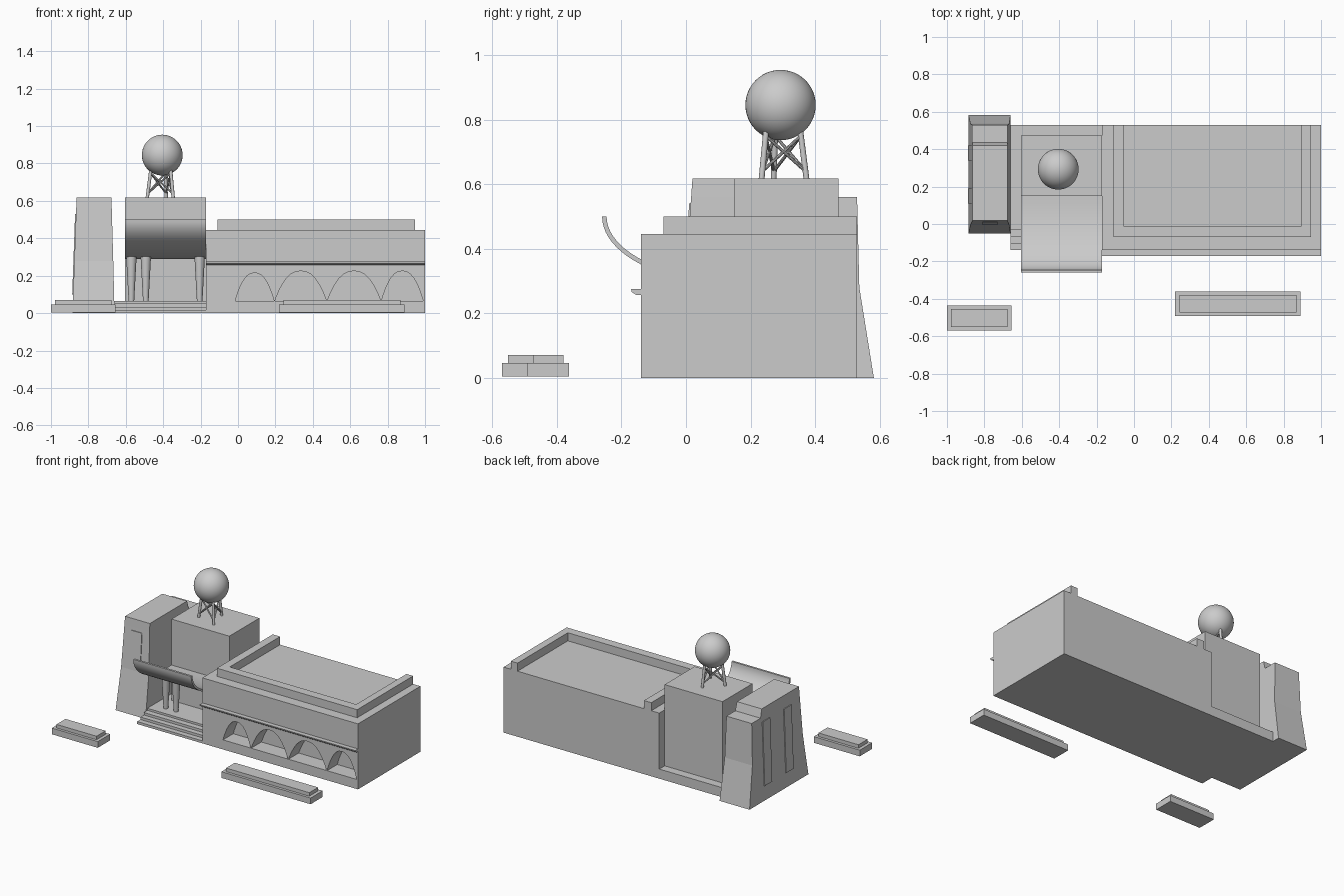
import bpy, bmesh, math
from mathutils import Vector

cube = bpy.data.objects.get("Cube")
if cube:
    bpy.data.objects.remove(cube, do_unlink=True)

grey = bpy.data.materials.new("plain grey")
grey.use_nodes = True
colour = (0.6, 0.6, 0.6, 1)
grey.diffuse_color = colour
grey.node_tree.nodes["Principled BSDF"].inputs["Base Color"].default_value = colour


def finish(name, bm, smooth=False):
    bmesh.ops.recalc_face_normals(bm, faces=bm.faces)
    mesh = bpy.data.meshes.new(name)
    bm.to_mesh(mesh)
    bm.free()
    mesh.materials.append(grey)
    obj = bpy.data.objects.new(name, mesh)
    bpy.context.collection.objects.link(obj)
    if smooth:
        bpy.ops.object.select_all(action='DESELECT')
        obj.select_set(True)
        bpy.context.view_layer.objects.active = obj
        bpy.ops.object.shade_smooth_by_angle(angle=math.radians(35))
    return obj


def loft(name, levels):
    """Stack of rectangles, each (z, x0, x1, y0, y1)."""
    bm = bmesh.new()
    rings = [[bm.verts.new(p) for p in
              ((x0, y0, z), (x1, y0, z), (x1, y1, z), (x0, y1, z))]
             for z, x0, x1, y0, y1 in levels]
    for low, high in zip(rings, rings[1:]):
        for i in range(4):
            j = (i + 1) % 4
            bm.faces.new((low[i], low[j], high[j], high[i]))
    bm.faces.new(rings[0])
    bm.faces.new(rings[-1])
    return finish(name, bm)


def box(name, x0, x1, y0, y1, z0, z1):
    return loft(name, [(z0, x0, x1, y0, y1), (z1, x0, x1, y0, y1)])


def prism(name, outline, place, a, b, smooth=False):
    """Extrude a 2D outline between a and b; place maps (u, v, depth) to xyz."""
    bm = bmesh.new()
    face = bm.faces.new([bm.verts.new(place(u, v, a)) for u, v in outline])
    new = bmesh.ops.extrude_face_region(bm, geom=[face])["geom"]
    shift = Vector(place(0, 0, b)) - Vector(place(0, 0, a))
    bmesh.ops.translate(bm, vec=shift, verts=[g for g in new if isinstance(g, bmesh.types.BMVert)])
    return finish(name, bm, smooth)


def rod(name, start, end, r1, r2, sides=16):
    start, end = Vector(start), Vector(end)
    axis = end - start
    bm = bmesh.new()
    bmesh.ops.create_cone(bm, cap_ends=True, segments=sides, radius1=r1, radius2=r2, depth=axis.length)
    turn = axis.to_track_quat('Z', 'Y').to_matrix().to_4x4()
    bmesh.ops.transform(bm, matrix=turn, verts=bm.verts)
    bmesh.ops.translate(bm, vec=(start + end) / 2, verts=bm.verts)
    return finish(name, bm, True)


def along_x(u, v, d):
    return (d, u, v)


def along_y(u, v, d):
    return (u, d, v)


# Main hall: core, sill and arcaded front wall
LEFT, RIGHT, FRONT, BACK, ROOF, FLOOR = -0.17, 1.0, -0.14, 0.53, 0.445, 0.065
RECESS = -0.03
box("hall_core", LEFT, RIGHT, RECESS, BACK, 0, ROOF)
box("arcade_sill", LEFT, RIGHT, FRONT, RECESS, 0, FLOOR)
outline = [(LEFT, FLOOR)]
for x0, x1, rise in ((-0.015, 0.193, 0.15), (0.197, 0.473, 0.16),
                     (0.477, 0.763, 0.16), (0.767, 0.99, 0.16)):
    for i in range(17):
        u = -math.cos(math.pi * i / 16)
        outline.append(((x0 + x1) / 2 + u * (x1 - x0) / 2,
                        FLOOR + rise * (1 - abs(u) ** 2.4)))
outline += [(RIGHT, FLOOR), (RIGHT, ROOF), (LEFT, ROOF)]
prism("arcade_wall", outline, along_y, FRONT, RECESS)
prism("hall_ledge", [(FRONT, 0.275), (-0.17, 0.275), (-0.168, 0.266), (-0.155, 0.257), (FRONT, 0.257)],
      along_x, LEFT, RIGHT)

# Roof parapet, open at the back
prism("parapet", [(-0.11, BACK), (-0.11, -0.07), (0.945, -0.07), (0.945, BACK),
                  (0.895, BACK), (0.895, -0.01), (-0.055, -0.01), (-0.055, BACK)],
      lambda u, v, d: (u, v, d), ROOF, 0.5)

# Entrance block, floor slab and steps
box("entrance_block", -0.605, LEFT, 0.15, 0.472, 0, 0.617)
box("entrance_floor", -0.66, LEFT, -0.03, BACK, 0, FLOOR)
for i in range(3):
    box("entrance_step", -0.66, LEFT, FRONT + 0.036 * i, 0, 0, 0.017 * (i + 1))

# Upswept canopy
arc = [math.pi / 2 * i / 20 for i in range(21)]
outer = [(0.15 - 0.41 * math.sin(t), 0.5 - 0.21 * math.cos(t)) for t in arc]
inner = [(0.15 - 0.396 * math.sin(t), 0.5 - 0.195 * math.cos(t)) for t in reversed(arc)]
prism("canopy", outer + inner, along_x, -0.605, LEFT, True)

# Tapered canopy columns
for x in (-0.57, -0.493, -0.205):
    rod("canopy_column", (x, 0.04, FLOOR), (x, 0.04, 0.305), 0.015, 0.028, 20)

# Battered pylon with a lower rear shoulder
loft("pylon", [(0, -0.885, -0.66, -0.05, 0.582), (0.28, -0.875, -0.667, -0.005, 0.537),
               (0.56, -0.865, -0.675, 0.016, BACK)])
loft("pylon_top", [(0.56, -0.865, -0.675, 0.016, 0.435), (0.617, -0.863, -0.677, 0.02, 0.42)])
for y in (0.15, 0.38):
    loft("pylon_side_panel", [(z, -0.89 + z / 28, -0.87 + z / 28, y - 0.04, y + 0.04)
                              for z in (0.1, 0.53)])
loft("pylon_front_panel", [(0.33, -0.81, -0.73, -0.006, 0.02), (0.54, -0.81, -0.73, 0.01, 0.03)])

# Globe on a braced tripod
CX, CY, DECK, NECK = -0.405, 0.293, 0.617, 0.775
bm = bmesh.new()
bmesh.ops.create_uvsphere(bm, u_segments=48, v_segments=24, radius=0.109)
bmesh.ops.translate(bm, vec=(CX, CY, 0.845), verts=bm.verts)
finish("globe", bm, True)


def foot(k, z):
    t = (z - DECK) / (NECK - DECK)
    radius = 0.083 - 0.021 * t
    angle = math.radians(75 + 120 * k)
    return (CX + radius * math.cos(angle), CY + radius * math.sin(angle), z)


for k in range(3):
    rod("globe_leg", foot(k, DECK), foot(k, NECK), 0.009, 0.009)
    rod("globe_brace", foot(k, 0.64), foot(k + 1, 0.75), 0.005, 0.005, 10)
    rod("globe_brace", foot(k + 1, 0.64), foot(k, 0.75), 0.005, 0.005, 10)

# Two tiered planters in the forecourt
for x0, x1, y0, y1 in ((-1.0, -0.655, -0.57, -0.437), (0.22, 0.89, -0.492, -0.362)):
    box("planter_base", x0, x1, y0, y1, 0.004, 0.046)
    box("planter_top", x0 + 0.022, x1 - 0.022, y0 + 0.018, y1 - 0.018, 0.046, 0.07)
